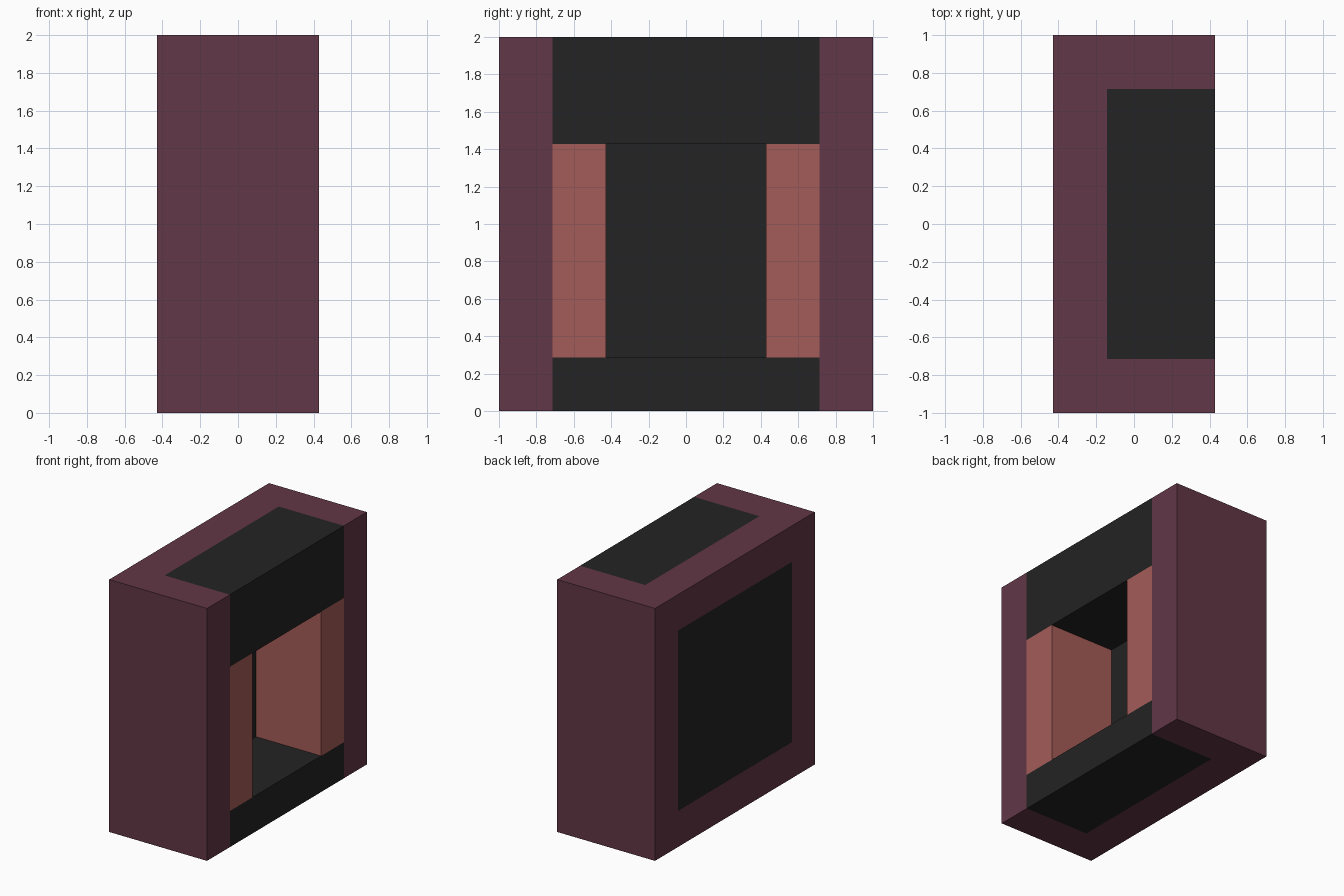
import bpy, bmesh
from math import radians
from mathutils import Vector, Matrix

cube = bpy.data.objects.get("Cube")
if cube:
    bpy.data.objects.remove(cube, do_unlink=True)

U = 2 / 7                                # the block is 3 x 7 x 7 units
HALF_X, PANEL, WINDOW = 1.5 * U, 2.5 * U, 1.5 * U
SILL, HEAD, PANEL_TOP = U, 5 * U, 6 * U
BACK = -0.5 * U                          # rear wall of the recess


def material(name, rgb):
    linear = [((c / 255 + 0.055) / 1.055) ** 2.4 for c in rgb] + [1]
    mat = bpy.data.materials.new(name)
    mat.use_nodes = True
    mat.diffuse_color = linear
    mat.node_tree.nodes["Principled BSDF"].inputs["Base Color"].default_value = linear
    return mat


PLUM, BLACK, SALMON = range(3)
materials = [material("plum casing", (98, 55, 71)),
             material("black panel", (35, 35, 35)),
             material("salmon jamb", (164, 92, 88))]


def colour(face):
    """Pick the colour of a face from its position and direction."""
    c, n = face.calc_center_median(), face.normal
    if abs(c.y) > PANEL:
        return PLUM
    # window jambs: the front strips and the side walls of the recess
    if SILL < c.z < HEAD and c.x > BACK + 0.01:
        if abs(n.y) > 0.5 or n.x > 0.5:
            return SALMON
    # panel on the closed side
    if n.x < -0.5:
        return BLACK if SILL < c.z < PANEL_TOP else PLUM
    # lintel, sill, and the rest of the recess
    return BLACK if c.x > BACK - 0.01 else PLUM


# Solid block, scored along every colour border
bm = bmesh.new()
bmesh.ops.create_cube(bm, size=1, matrix=Matrix.Translation((0, 0, 1))
                      @ Matrix.Diagonal((2 * HALF_X, 2, 2, 1)))
cuts = [("X", BACK)]
cuts += [("Y", s * y) for y in (PANEL, WINDOW) for s in (-1, 1)]
cuts += [("Z", z) for z in (SILL, HEAD, PANEL_TOP)]
for axis, offset in cuts:
    normal = Vector([float(axis == a) for a in "XYZ"])
    bmesh.ops.bisect_plane(bm, geom=bm.verts[:] + bm.edges[:] + bm.faces[:],
                           plane_co=normal * offset, plane_no=normal)

# Push the window in to make the recess
bm.normal_update()
window = [f for f in bm.faces if f.normal.x > 0.5
          and abs(f.calc_center_median().y) < WINDOW
          and SILL < f.calc_center_median().z < HEAD]
pushed = bmesh.ops.extrude_discrete_faces(bm, faces=window)["faces"]
bmesh.ops.translate(bm, verts=list({v for f in pushed for v in f.verts}),
                    vec=(BACK - HALF_X, 0, 0))
bmesh.ops.recalc_face_normals(bm, faces=bm.faces[:])
bm.normal_update()

# Colour the faces, then merge neighbours of one colour
for face in bm.faces:
    face.material_index = colour(face)
bmesh.ops.dissolve_limit(bm, angle_limit=radians(1), verts=bm.verts[:],
                         edges=bm.edges[:], delimit={"MATERIAL"})

mesh = bpy.data.meshes.new("recessed_casing")
bm.to_mesh(mesh)
bm.free()
for mat in materials:
    mesh.materials.append(mat)
casing = bpy.data.objects.new("recessed_casing", mesh)
bpy.context.collection.objects.link(casing)
